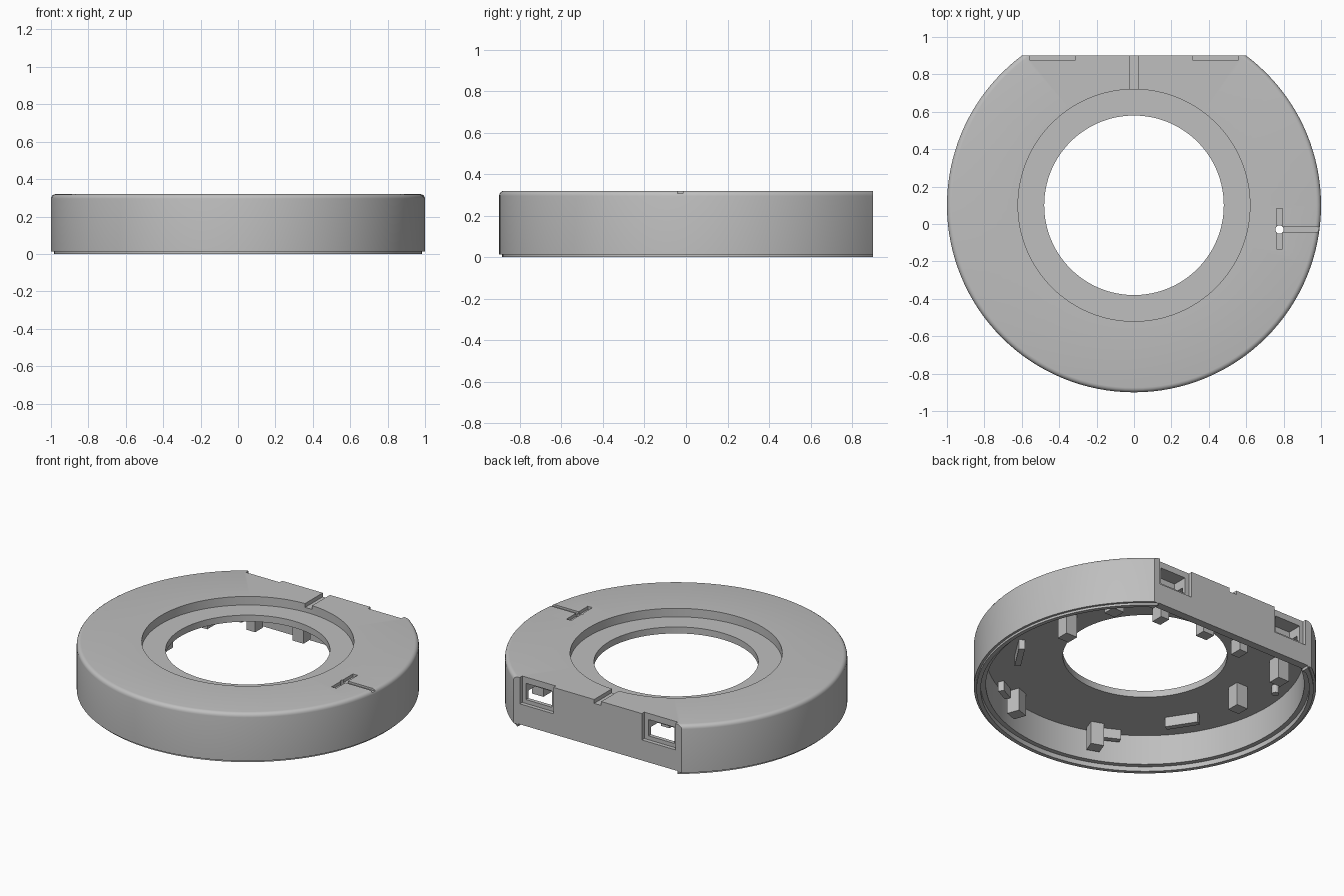
import bpy, bmesh, math
from mathutils import Vector, Matrix

if "Cube" in bpy.data.objects:
    bpy.data.objects.remove(bpy.data.objects["Cube"])

CY = 0.10          # ring centre in y
FLAT = 0.90        # flat back face
TOP = 0.32
UNDER = 0.223      # underside of the lid

grey = bpy.data.materials.new("plain grey")
grey.use_nodes = True
GREY = (0.52, 0.52, 0.52, 1)
grey.diffuse_color = GREY
grey.node_tree.nodes["Principled BSDF"].inputs["Base Color"].default_value = GREY


def finish(name, bm):
    bmesh.ops.recalc_face_normals(bm, faces=bm.faces)
    mesh = bpy.data.meshes.new(name)
    bm.to_mesh(mesh)
    bm.free()
    mesh.materials.append(grey)
    ob = bpy.data.objects.new(name, mesh)
    bpy.context.collection.objects.link(ob)
    return ob


def lathe(name, profile, x=0, y=CY, flat=None, steps=128):
    """Solid of revolution, optionally cut flat at the back."""
    bm = bmesh.new()
    pts = [(0, profile[0][1])] + profile + [(0, profile[-1][1])]
    vs = [bm.verts.new((r, 0, z)) for r, z in pts]
    edges = [bm.edges.new(p) for p in zip(vs, vs[1:])]
    bmesh.ops.spin(bm, geom=vs + edges, cent=(0, 0, 0), axis=(0, 0, 1),
                   angle=math.tau, steps=steps)
    bmesh.ops.remove_doubles(bm, verts=bm.verts, dist=1e-5)
    bmesh.ops.translate(bm, verts=bm.verts, vec=(x, y, 0))
    if flat is not None:
        geom = bm.verts[:] + bm.edges[:] + bm.faces[:]
        cut = bmesh.ops.bisect_plane(bm, geom=geom, plane_co=(0, flat, 0),
                                     plane_no=(0, 1, 0), clear_outer=True)
        rim = [e for e in cut["geom_cut"] if isinstance(e, bmesh.types.BMEdge)]
        bmesh.ops.contextual_create(bm, geom=rim)
    return finish(name, bm)


def box(name, x, y, z, turn=0):
    """Box from three (low, high) ranges, turned about its own centre."""
    bm = bmesh.new()
    mid = Vector([sum(r) / 2 for r in (x, y, z)])
    size = [r[1] - r[0] for r in (x, y, z)]
    m = Matrix.Translation(mid) @ Matrix.Rotation(turn, 4, "Z") @ Matrix.Diagonal((*size, 1))
    bmesh.ops.create_cube(bm, size=1, matrix=m)
    return finish(name, bm)


def carve(target, cutter):
    bpy.context.view_layer.objects.active = target
    mod = target.modifiers.new("cut", "BOOLEAN")
    mod.operation = "DIFFERENCE"
    mod.solver = "EXACT"
    mod.object = cutter
    bpy.ops.object.modifier_apply(modifier=mod.name)
    bpy.data.objects.remove(cutter)


# Outer body with a stepped bottom lip and a rounded top edge
R = 0.025
outer = [(0.985, 0), (0.985, 0.014), (1, 0.014)]
outer += [(1 - R + R * math.cos(a), TOP - R + R * math.sin(a))
          for a in (i * math.pi / 8 for i in range(5))]
body = lathe("ring_housing", outer, flat=FLAT)

# Hollow underside, with a ledge inside the lip
carve(body, lathe("cavity", [(0.96, -0.1), (0.96, 0.03), (0.93, 0.03), (0.93, UNDER)],
                  flat=FLAT - 0.05))
carve(body, box("flat_wall_trim", (-0.57, 0.57), (0.83, 1), (-0.1, 0.018)))

# Central recess and opening
carve(body, lathe("recess", [(0.62, 0.265), (0.62, 0.5)]))
carve(body, lathe("opening", [(0.48, 0.1), (0.48, 0.5)]))

# Back windows: shallow pocket open at the top, then a through slot
for s in (-1, 1):
    px = sorted((s * 0.315, s * 0.555))
    wx = sorted((s * 0.345, s * 0.53))
    carve(body, box("pocket", px, (0.875, 1), (0.15, 0.5)))
    carve(body, box("window", wx, (0.78, 1), (0.175, 0.28)))

# Back cable groove, side groove with cross slit and pin hole
carve(body, box("back_groove", (-0.025, 0.025), (0.6, 1), (0.295, 0.5)))
carve(body, box("side_groove", (0.78, 1.1), (-0.042, -0.015), (0.307, 0.5)))
carve(body, box("cross_slit", (0.762, 0.795), (-0.135, 0.082), (0.3, 0.5)))
carve(body, lathe("pin_hole", [(0.022, 0.1), (0.022, 0.5)], x=0.778, y=-0.03, steps=24))

body.select_set(True)
bpy.context.view_layer.objects.active = body
bpy.ops.object.shade_smooth_by_angle(angle=math.radians(30))

# Inner posts and low ribs hanging from the lid, mirrored left and right
H = 0.04
for s, side in ((1, "left"), (-1, "right")):
    for part, x, y in (("front", 0.30, -0.81), ("middle", 0.65, 0.07), ("back", 0.63, 0.47)):
        turn = math.atan2(y, s * x)
        cx, cy = s * x, y + CY
        box(f"{part}_post_{side}", (cx - H, cx + H), (cy - H, cy + H),
            (0.075, UNDER + 0.01), turn if part == "front" else 0)
    for part, x, y, half in (("side", 0.62, -0.40, 0.1), ("front", 0.41, -0.79, 0.05)):
        cx, cy = s * x, y + CY
        box(f"{part}_rib_{side}", (cx - 0.018, cx + 0.018), (cy - half, cy + half),
            (0.16, UNDER + 0.01), math.atan2(y, s * x))
    # Catch beside each window and a small locating pin
    box(f"window_catch_{side}", sorted((s * 0.27, s * 0.33)), (0.56, 0.64), (0.13, UNDER + 0.01))
    pin = lathe(f"locating_pin_{side}", [(0.022, 0.17), (0.022, UNDER + 0.01)],
                x=s * 0.81, y=0.32, steps=20)
    bpy.ops.object.select_all(action="DESELECT")
    pin.select_set(True)
    bpy.context.view_layer.objects.active = pin
    bpy.ops.object.shade_smooth_by_angle(angle=math.radians(30))

# Single post behind the cable groove
box("rear_post", (-0.04, 0.04), (0.61, 0.68), (0.12, UNDER + 0.01))
